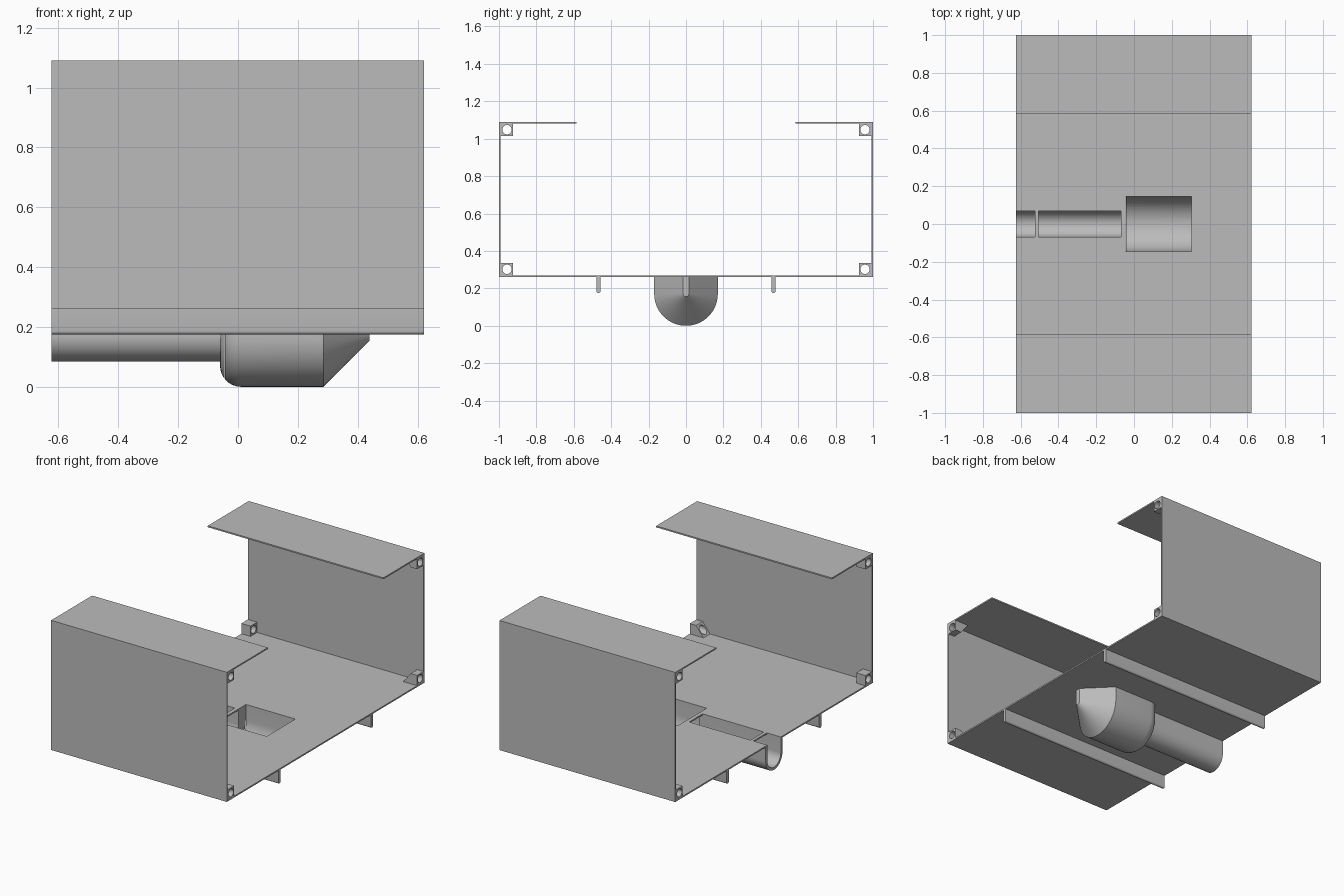
import bpy, bmesh
from math import sin, cos, pi, radians

if "Cube" in bpy.data.objects:
    bpy.data.objects.remove(bpy.data.objects["Cube"], do_unlink=True)

grey = bpy.data.materials.new("plain grey")
grey.use_nodes = True
grey.diffuse_color = (0.5, 0.5, 0.5, 1)
grey.node_tree.nodes["Principled BSDF"].inputs["Base Color"].default_value = (0.5, 0.5, 0.5, 1)

X0, X1 = -0.624, 0.621          # open ends of the case
FLOOR, TOP, T = 0.26, 1.09, 0.009
AXIS_Z = 0.17                   # centre height of the round undersides


def loft(name, rings):
    """Skin rings of equal length and cap both ends."""
    bm = bmesh.new()
    vs = [[bm.verts.new(p) for p in r] for r in rings]
    n = len(vs[0])
    for a, b in zip(vs, vs[1:]):
        for i in range(n):
            j = (i + 1) % n
            bm.faces.new((a[i], a[j], b[j], b[i]))
    bm.faces.new(vs[0])
    bm.faces.new(vs[-1])
    bmesh.ops.recalc_face_normals(bm, faces=bm.faces)
    me = bpy.data.meshes.new(name)
    bm.to_mesh(me)
    bm.free()
    me.materials.append(grey)
    ob = bpy.data.objects.new(name, me)
    bpy.context.collection.objects.link(ob)
    return ob


def extrude_x(name, yz, a, b):
    return loft(name, [[(x, y, z) for y, z in yz] for x in (a, b)])


def u_section(r, top, zc=AXIS_Z, y0=0, n=32):
    """Flat-topped section with a semicircular bottom."""
    arc = [(y0 - r * cos(pi * i / n), zc - r * sin(pi * i / n)) for i in range(n + 1)]
    return [(y0 - r, top)] + arc + [(y0 + r, top)]


def box(name, x, y, z):
    return extrude_x(name, [(y[0], z[0]), (y[1], z[0]), (y[1], z[1]), (y[0], z[1])], *x)


def carve(ob, cutters):
    """Subtract the cutters and bake the result."""
    for c in cutters:
        c.hide_render = True
        m = ob.modifiers.new("cut", "BOOLEAN")
        m.operation, m.solver, m.object = "DIFFERENCE", "EXACT", c
    bpy.context.view_layer.update()
    me = bpy.data.meshes.new_from_object(ob.evaluated_get(bpy.context.evaluated_depsgraph_get()))
    ob.modifiers.clear()
    ob.data = me


def discard(obs):
    for o in obs:
        bpy.data.objects.remove(o, do_unlink=True)


parts = []

# Case: bent sheet with floor, two walls and two top flanges
half = [(0.585, TOP - T), (0.585, TOP), (1, TOP), (1, FLOOR)]
inner = [(1 - T, FLOOR + T), (1 - T, TOP - T)]
profile = half + [(-y, z) for y, z in reversed(half)] + [(-y, z) for y, z in reversed(inner)] + inner
case = extrude_x("case", profile, X0, X1)
zs = (0.2, 0.32)
slots = [box("slot_cutter", x, (-w, w), zs) for x, w in (
    ((-0.7, -0.525), 0.068), ((-0.505, -0.07), 0.068), ((-0.045, 0.305), 0.145))]
carve(case, slots)
discard(slots)
parts.append(case)

# Hanging pod: rounded back end, straight body, pointed nose
R, FILLET = 0.17, 0.07
stations = []
for i in range(9):
    t = pi / 2 * i / 8
    stations.append((-0.06 + FILLET * (1 - cos(t)), R - FILLET * (1 - sin(t))))
stations += [(0.285, R), (0.44, 0.015)]
lid = FLOOR + T / 2
pod = loft("pod", [[(x, y, z) for y, z in u_section(r, lid)] for x, r in stations])

# Round-bottomed channel running into the pod
channel = extrude_x("channel", u_section(0.085, lid), X0, -0.05)
cavities = [extrude_x("pod_cutter", u_section(0.145, 0.3), -0.045, 0.305),
            extrude_x("channel_cutter", u_section(0.068, 0.31), -0.7, -0.03)]
carve(pod, cavities)
carve(channel, cavities[1:])
discard(cavities)
parts += [pod, channel]

# Rails under the floor
for side, s in (("left", 1), ("right", -1)):
    parts.append(extrude_x("rail_" + side, u_section(0.011, lid, 0.186, s * 0.468, 8), X0, X1))

# Screw bosses in the corners: square at one end, sloped at the other
B = 0.075
shapes = {"square": [(X0, 0), (X0 + 0.065, 0), (X0 + 0.065, B), (X0, B)],
          "sloped": [(X1, 0), (X1 - 0.105, 0), (X1 - 0.045, B), (X1, B)]}
for kind, pts in shapes.items():
    for s in (1, -1):
        for level in ("lower", "upper"):
            def height(h):
                return FLOOR + h if level == "lower" else TOP - h
            boss = loft(f"boss_{kind}_{level}", [[(x, s * y, height(h)) for x, h in pts]
                                                 for y in (1 - B, 1 - T / 2)])
            ring = [(s * 0.957 + 0.025 * cos(2 * pi * i / 24),
                     height(0.042) + 0.025 * sin(2 * pi * i / 24)) for i in range(24)]
            hole = extrude_x("hole_cutter", ring, -0.8, 0.8)
            carve(boss, [hole])
            discard([hole])
            parts.append(boss)

# Smooth the round surfaces, keep sheet edges crisp
bpy.ops.object.select_all(action="DESELECT")
for o in parts:
    o.select_set(True)
bpy.context.view_layer.objects.active = case
bpy.ops.object.shade_smooth_by_angle(angle=radians(25))
